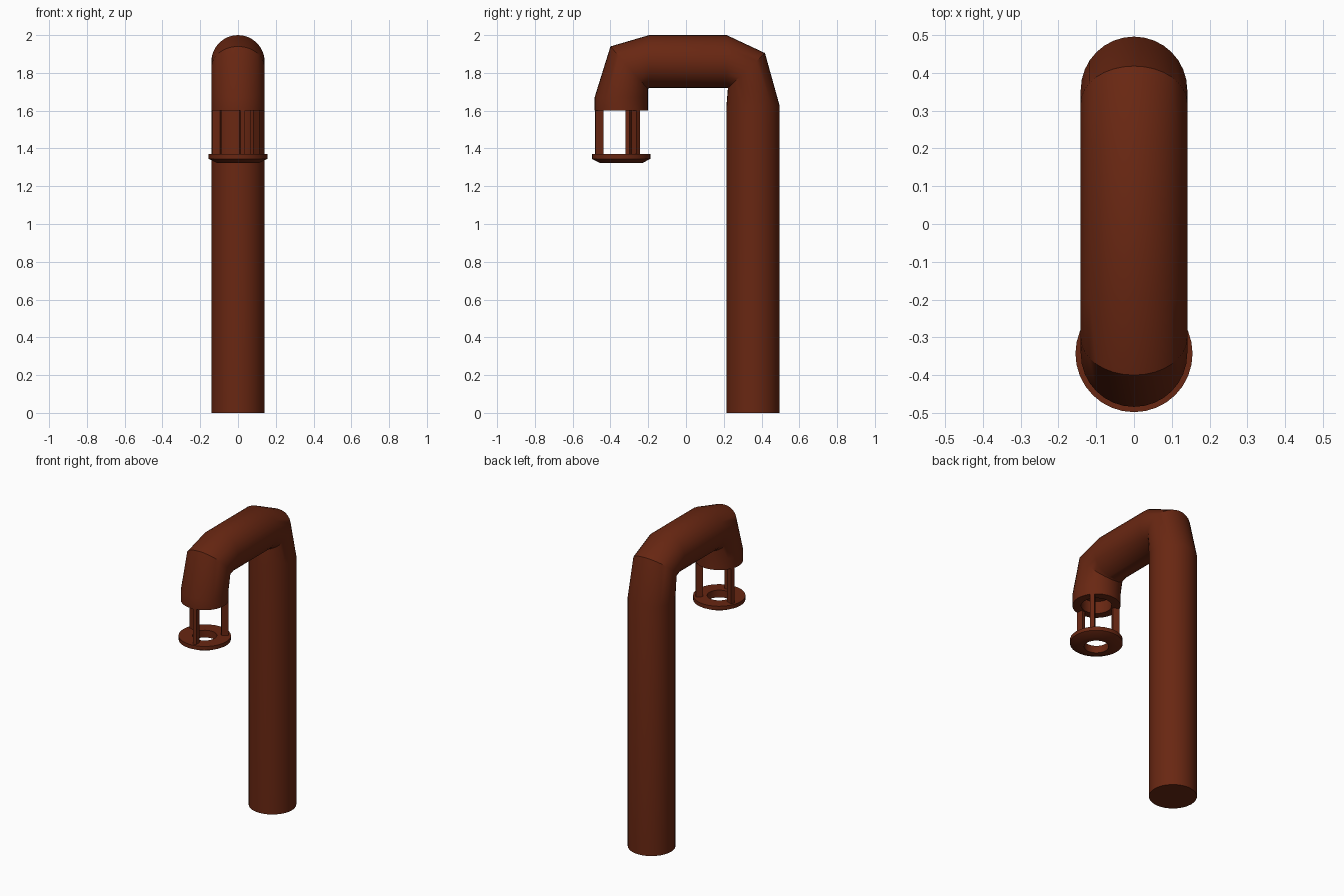
import bpy, bmesh, math
from mathutils import Matrix

if "Cube" in bpy.data.objects:
    bpy.data.objects.remove(bpy.data.objects["Cube"])

SEG = 32
NOZZLE_Y = -0.343

rust = bpy.data.materials.new("rust_brown")
rust.diffuse_color = (0.14, 0.02, 0.006, 1)
rust.use_nodes = True
rust.node_tree.nodes["Principled BSDF"].inputs["Base Color"].default_value = rust.diffuse_color


def finish(bm, name):
    bmesh.ops.recalc_face_normals(bm, faces=bm.faces)
    me = bpy.data.meshes.new(name)
    bm.to_mesh(me)
    bm.free()
    me.materials.append(rust)
    ob = bpy.data.objects.new(name, me)
    bpy.context.collection.objects.link(ob)
    bpy.ops.object.select_all(action='DESELECT')
    ob.select_set(True)
    bpy.context.view_layer.objects.active = ob
    bpy.ops.object.shade_smooth_by_angle(angle=math.radians(30))
    return ob


def bridge(bm, a, b):
    n = len(a)
    for i in range(n):
        j = (i + 1) % n
        bm.faces.new((a[i], a[j], b[j], b[i]))


# Bent pipe: each ring is (outer y, outer z, inner y, inner z, half width)
R = 0.141
rings = [
    (0.496, 0.0, 0.214, 0.0, R),
    (0.496, 1.625, 0.214, 1.625, R),
    (0.418, 1.905, 0.222, 1.72, R),
    (0.215, 2.0, 0.215, 1.72, R),
    (-0.195, 2.0, -0.195, 1.72, R),
    (-0.40, 1.94, -0.202, 1.715, R),
    (-0.484, 1.67, -0.202, 1.67, R),
    (-0.484, 1.60, -0.202, 1.60, R),
    # recessed mouth
    (NOZZLE_Y - 0.09, 1.60, NOZZLE_Y + 0.09, 1.60, 0.09),
    (NOZZLE_Y - 0.09, 1.68, NOZZLE_Y + 0.09, 1.68, 0.09),
]
bm = bmesh.new()
loops = []
for oy, oz, iy, iz, w in rings:
    loop = []
    for i in range(SEG):
        a = math.tau * i / SEG
        t = math.cos(a) / 2
        loop.append(bm.verts.new((w * math.sin(a),
                                  (oy + iy) / 2 + t * (oy - iy),
                                  (oz + iz) / 2 + t * (oz - iz))))
    loops.append(loop)
for a, b in zip(loops, loops[1:]):
    bridge(bm, a, b)
bm.faces.new(loops[0])
bm.faces.new(loops[-1])
finish(bm, "bent_pipe")

# Bottom ring: closed lathe profile (radius, z)
profile = [(0.072, 1.37), (0.155, 1.37), (0.155, 1.345), (0.112, 1.323), (0.072, 1.323)]
bm = bmesh.new()
loops = [[bm.verts.new((r * math.cos(math.tau * i / SEG),
                        NOZZLE_Y + r * math.sin(math.tau * i / SEG), z))
          for i in range(SEG)] for r, z in profile]
for k in range(len(loops)):
    bridge(bm, loops[k], loops[(k + 1) % len(loops)])
finish(bm, "nozzle_ring")

# Three thin posts holding the ring
for n, deg in enumerate((40, 160, 280)):
    bm = bmesh.new()
    m = (Matrix.Translation((0, NOZZLE_Y, 1.485))
         @ Matrix.Rotation(math.radians(deg), 4, 'Z')
         @ Matrix.Translation((0.119, 0, 0))
         @ Matrix.Diagonal((0.042, 0.024, 0.24, 1)))
    bmesh.ops.create_cube(bm, size=1, matrix=m)
    finish(bm, f"ring_post_{n + 1}")
